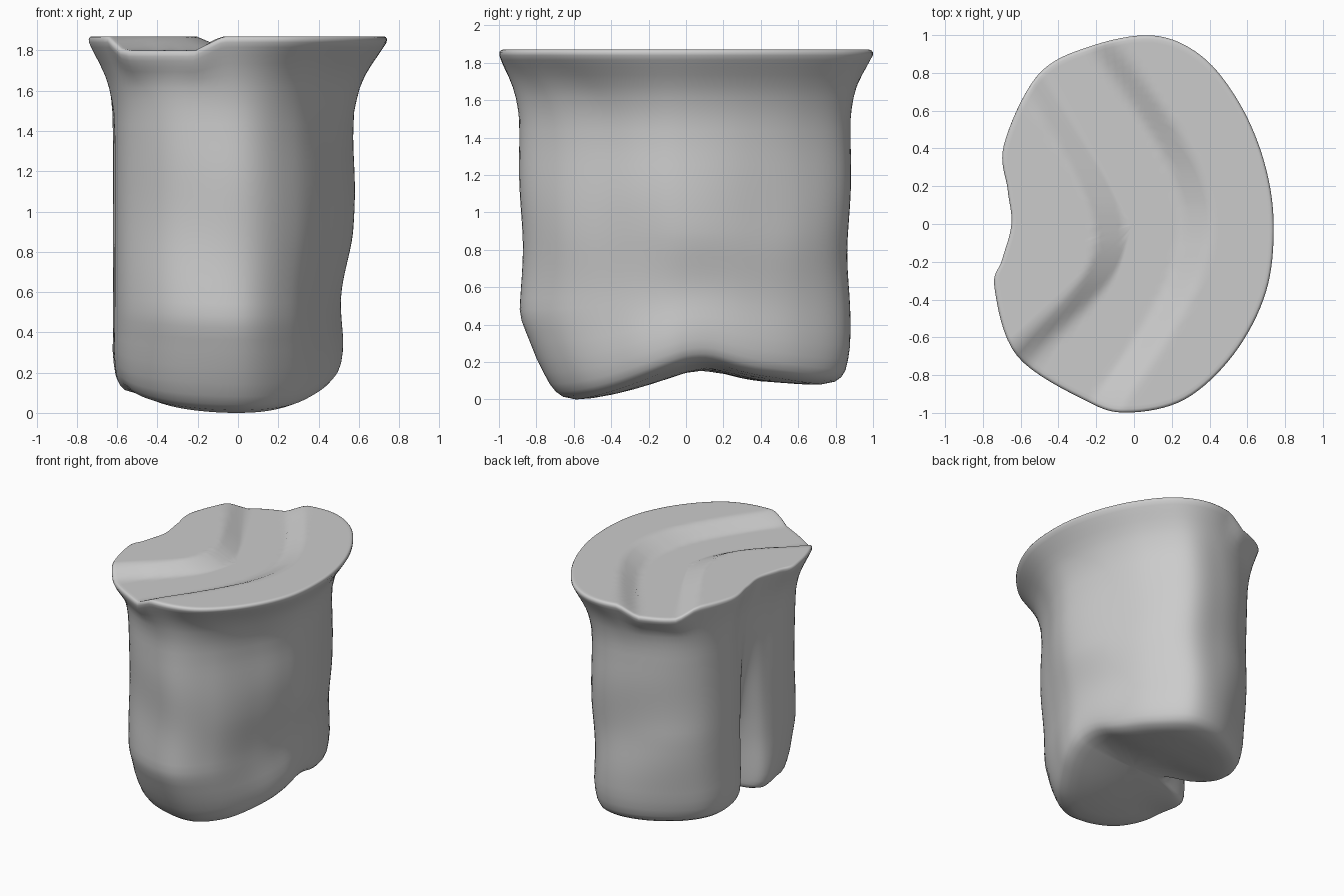
import bpy, bmesh, math

if "Cube" in bpy.data.objects:
    bpy.data.objects.remove(bpy.data.objects["Cube"])

# Plan outlines: (body x, body y, top x, top y), going anticlockwise
PLAN = [(.56, 0, .74, 0), (.51, .32, .69, .33), (.39, .62, .56, .64), (.18, .85, .36, .89),
        (-.10, .86, .10, 1.0), (-.37, .77, -.24, .94), (-.55, .60, -.51, .79),
        (-.62, .37, -.69, .42), (-.58, .15, -.67, .18), (-.30, .02, -.65, 0),
        (-.58, -.14, -.70, -.19), (-.61, -.36, -.74, -.34), (-.53, -.61, -.62, -.70),
        (-.31, -.82, -.25, -.94), (.03, -.88, -.03, -1.0), (.28, -.70, .27, -.93),
        (.46, -.40, .53, -.69), (.54, -.20, .70, -.36)]
NOTCH = 9
SEG = 8
TOP = 1.875


def lerp(pts, v):
    if v <= pts[0][0]:
        return pts[0][1]
    for (a, p), (b, q) in zip(pts, pts[1:]):
        if v <= b:
            return p + (q - p) * (v - a) / (b - a)
    return pts[-1][1]


def ramp(t):
    return max(0, min(1, t))


def smooth(t):
    t = ramp(t)
    return t * t * (3 - 2 * t)


def eased(pts, v):
    # average neighbouring samples so that the bends are soft
    return sum(lerp(pts, v + d) for d in (-.1, -.05, 0, .05, .1)) / 5


# Closed smooth curve through the plan points at a given height
def outline(h):
    f = lerp([(1.35, 0), (1.5, .05), (1.6, .17), (1.7, .42), (1.8, .82), (1.85, 1)], h)
    pts = [(a + (c - a) * f, b + (d - b) * f) for a, b, c, d in PLAN]
    pts[NOTCH] = (lerp([(0, -.30), (.4, -.39), (.8, -.47), (1.2, -.53), (1.6, -.58), (1.86, -.65)], h),
                  .02 * (1 - f))
    n, out = len(pts), []
    for i in range(n):
        p = [pts[(i + k) % n] for k in (-1, 0, 1, 2)]
        for j in range(SEG):
            t = j / SEG
            out.append(tuple(.5 * (2 * p[1][k] + (p[2][k] - p[0][k]) * t
                       + (2 * p[0][k] - 5 * p[1][k] + 4 * p[2][k] - p[3][k]) * t * t
                       + (3 * p[1][k] - p[0][k] - 3 * p[2][k] + p[3][k]) * t ** 3) for k in (0, 1)))
    return out


# Sunken curved channel across the top
INNER = [(-1, -.9), (-.65, -.56), (-.4, -.28), (-.2, -.13), (0, -.12), (.2, -.2), (.7, -.5), (1, -.68)]
OUTER = [(-1, -.18), (-.6, .10), (-.3, .27), (0, .34), (.2, .31), (.4, .22), (.7, .02), (1, -.2)]


def channel(x, y):
    return .07 * ramp((x - eased(INNER, y)) / .16 + .5) * ramp((eased(OUTER, y) - x) / .16 + .5)


# Uneven underside with a raised arch between two lobes
FOOT = [(-1, .02), (-.55, 0), (-.3, .05), (.1, .18), (.3, .11), (.7, .08), (1, .1)]


def underside(x, y):
    side = .05 * (x / .45) ** 2 if x > 0 else .06 * (-x / .5) ** 2 * smooth(-y / .3 - .3)
    return eased(FOOT, y) + side


# Shallow dents and swells pressed into the wall: y, z, radius, strength
DENTS = [(.48, 1.0, .3, -.025), (-.3, .85, .25, -.025), (.1, 1.25, .35, .015), (-.3, .5, .3, -.02)]


def ring(bm, h, s):
    verts = []
    for x, y in outline(h):
        x, y = x * s, y * s
        if y < 0:  # slanted lower front
            y *= 1 - .19 * max(0, 1 - h / .45)
        else:      # slimmer lower back lobe
            y *= 1 - .09 * smooth(-x / .5) * max(0, 1 - h / .8)
        w = math.sin(math.pi * min(1, max(0, (h - .15) / 1.4)))
        if x > 0:
            x += x / .55 * sum(g * math.exp(-((y - a) ** 2 + (h - b) ** 2) / r ** 2) for a, b, r, g in DENTS)
            x *= 1 + .03 * w * math.sin(5 * h - 3.4) - .06 * smooth((.9 - h) / .5)
        y *= 1 + .015 * w * math.sin(6 * h + 3 * x)
        z = h + underside(x, y) * max(0, 1 - h / .9)
        z -= channel(x, y) * smooth((h - 1.6) / .25)
        verts.append(bm.verts.new((x, y, z)))
    return verts


def bridge(bm, a, b):
    n = len(a)
    for i in range(n):
        bm.faces.new((a[i], a[(i + 1) % n], b[(i + 1) % n], b[i]))


def fan(bm, a, z):
    c = bm.verts.new((0, 0, z))
    for i in range(len(a)):
        bm.faces.new((a[i], a[(i + 1) % len(a)], c))


# Underside, rounded lower edge, wall, flared lip and top, as one stack of rings
stack = [(0, s) for s in (.1, .25, .4, .55, .7, .82)]
stack += [(.015, .91), (.04, .95), (.08, .975), (.14, .99), (.22, 1)]
stack += [(.3 + .06 * i, 1) for i in range(25)]
stack += [(1.78, 1), (1.82, 1), (1.845, 1), (1.862, .998), (1.872, .99), (TOP, .98)]
stack += [(TOP, .96 - .04 * i) for i in range(24)]

bm = bmesh.new()
rings = [ring(bm, h, s) for h, s in stack]
for a, b in zip(rings, rings[1:]):
    bridge(bm, a, b)
fan(bm, rings[0], underside(0, 0))
fan(bm, rings[-1], TOP - channel(0, 0))
bmesh.ops.recalc_face_normals(bm, faces=bm.faces)
low = min(v.co.z for v in bm.verts)
bmesh.ops.translate(bm, verts=bm.verts, vec=(0, 0, -low))

mesh = bpy.data.meshes.new("flared_block")
bm.to_mesh(mesh)
bm.free()
block = bpy.data.objects.new("flared_block", mesh)
bpy.context.collection.objects.link(block)
bpy.context.view_layer.objects.active = block
block.select_set(True)
bpy.ops.object.shade_smooth_by_angle(angle=math.radians(50))
